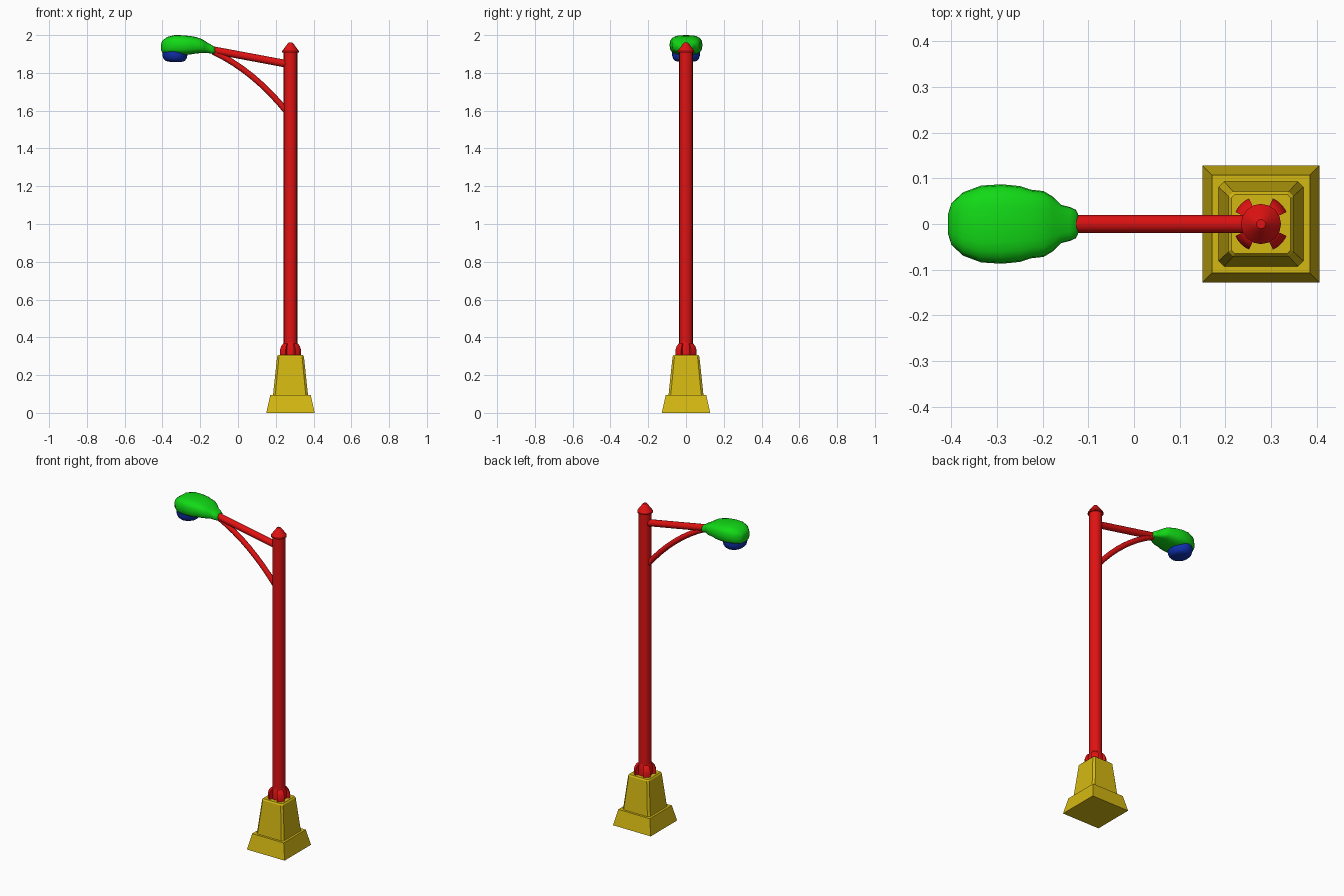
import bpy, bmesh
from math import sin, cos, pi, radians, copysign
from mathutils import Vector

cube = bpy.data.objects.get("Cube")
if cube:
    bpy.data.objects.remove(cube, do_unlink=True)

POLE_X = 0.278


def material(name, rgb):
    m = bpy.data.materials.new(name)
    m.use_nodes = True
    m.diffuse_color = (*rgb, 1)
    bsdf = next(n for n in m.node_tree.nodes if n.type == 'BSDF_PRINCIPLED')
    bsdf.inputs["Base Color"].default_value = (*rgb, 1)
    return m


RED = material("red paint", (0.75, 0.006, 0.006))
GREEN = material("green paint", (0.006, 0.7, 0.008))
YELLOW = material("yellow paint", (0.66, 0.48, 0.006))
BLUE = material("blue glass", (0.005, 0.03, 0.42))


def loft(name, rings, mat, smooth=40):
    """Skin equal-length rings of points and cap both ends."""
    bm = bmesh.new()
    loops = [[bm.verts.new(p) for p in ring] for ring in rings]
    n = len(loops[0])
    for a, b in zip(loops, loops[1:]):
        for i in range(n):
            j = (i + 1) % n
            bm.faces.new((a[i], a[j], b[j], b[i]))
    bm.faces.new(loops[0][::-1])
    bm.faces.new(loops[-1])
    bmesh.ops.recalc_face_normals(bm, faces=bm.faces)
    mesh = bpy.data.meshes.new(name)
    bm.to_mesh(mesh)
    bm.free()
    mesh.materials.append(mat)
    ob = bpy.data.objects.new(name, mesh)
    bpy.context.collection.objects.link(ob)
    if smooth:
        bpy.ops.object.select_all(action='DESELECT')
        ob.select_set(True)
        bpy.context.view_layer.objects.active = ob
        bpy.ops.object.shade_smooth_by_angle(angle=radians(smooth))
    return ob


def circle(r, z, n=16, x=POLE_X, ry=None):
    return [(x + r * cos(2 * pi * i / n), (ry or r) * sin(2 * pi * i / n), z)
            for i in range(n)]


def square(h, z, c):
    """Square ring with chamfered corners."""
    k = h - c
    pts = [(h, -k), (h, k), (k, h), (-k, h), (-h, k), (-h, -k), (-k, -h), (k, -h)]
    return [(POLE_X + x, y, z) for x, y in pts]


def tube(name, path, r, mat, n=12):
    """Round tube along a path lying in the xz plane."""
    rings = []
    for i, p in enumerate(path):
        t = (path[min(i + 1, len(path) - 1)] - path[max(i - 1, 0)]).normalized()
        side = Vector((0, 1, 0))
        up = t.cross(side)
        rings.append([p + r * (cos(2 * pi * k / n) * side + sin(2 * pi * k / n) * up)
                      for k in range(n)])
    return loft(name, rings, mat)


# Pedestal: a sloped plinth with a tapered, chamfered block on it
def plain(h, z):
    return [(POLE_X + sx * h, sy * h, z) for sx, sy in ((1, -1), (1, 1), (-1, 1), (-1, -1))]


loft("plinth", [plain(0.128, 0), plain(0.107, 0.095)], YELLOW, 0)
loft("pedestal", [square(0.094, 0.09, 0.012), square(0.092, 0.1, 0.012),
                  square(0.071, 0.298, 0.010), square(0.065, 0.306, 0.008)], YELLOW, 0)

# Pole and its cap
loft("pole", [circle(0.036, 0.3), circle(0.036, 1.915)], RED)
loft("pole_cap", [circle(0.044, 1.908), circle(0.044, 1.916),
                  circle(0.014, 1.957), circle(0.010, 1.961)], RED, 30)

# Collar and four rounded foot lugs on the diagonals
loft("foot_collar", [circle(0.043, 0.305), circle(0.043, 0.35), circle(0.036, 0.372)], RED)
LUG = [(0.02, 0.304), (0.062, 0.304), (0.062, 0.332), (0.055, 0.352),
       (0.044, 0.366), (0.02, 0.372)]
for q in range(4):
    arcs = []
    for s in range(5):
        a = pi / 4 + q * pi / 2 + radians(40) * (s / 4 - 0.5)
        arcs.append([(POLE_X + r * cos(a), r * sin(a), z) for r, z in LUG])
    loft(f"foot_lug_{q + 1}", arcs, RED)

# Arm and the curved brace below it
tube("arm", [Vector((POLE_X, 0, 1.844)), Vector((-0.14, 0, 1.922))], 0.020, RED)
p0, p1, p2 = Vector((-0.13, 0, 1.912)), Vector((0.085, 0, 1.81)), Vector((0.262, 0, 1.59))
brace = [p0 * (1 - t) ** 2 + p1 * 2 * t * (1 - t) + p2 * t * t
         for t in [i / 8 for i in range(9)]]
tube("brace", brace, 0.016, RED)

# Lamp head: rounded sections along x as (x, half width, bottom, top)
HEAD = [(-0.407, 0.022, 1.920, 1.955), (-0.400, 0.045, 1.907, 1.971),
        (-0.375, 0.069, 1.898, 1.990), (-0.335, 0.084, 1.895, 2.000),
        (-0.290, 0.087, 1.895, 1.999), (-0.250, 0.083, 1.898, 1.995),
        (-0.225, 0.075, 1.902, 1.990), (-0.198, 0.072, 1.905, 1.982),
        (-0.178, 0.060, 1.906, 1.971), (-0.160, 0.042, 1.905, 1.959),
        (-0.140, 0.037, 1.902, 1.948), (-0.127, 0.031, 1.901, 1.940),
        (-0.122, 0.020, 1.905, 1.932)]


def power(v, e=0.68):
    return copysign(abs(v) ** e, v)


sections = []
for x, w, lo, hi in HEAD:
    angles = [2 * pi * i / 20 for i in range(20)]
    sections.append([(x, w * power(cos(a)), (lo + hi) / 2 + (hi - lo) / 2 * power(sin(a)))
                     for a in angles])
loft("lamp_head", sections, GREEN, 45)

# Shallow glass bowl under the lamp head
BOWL = [(1.0, 1.912), (1.0, 1.893), (0.93, 1.876), (0.76, 1.863), (0.45, 1.858)]
loft("lamp_glass", [circle(0.066 * s, z, 16, -0.334 + 0.01 * (1 - s), 0.074 * s)
                    for s, z in BOWL], BLUE, 45)
